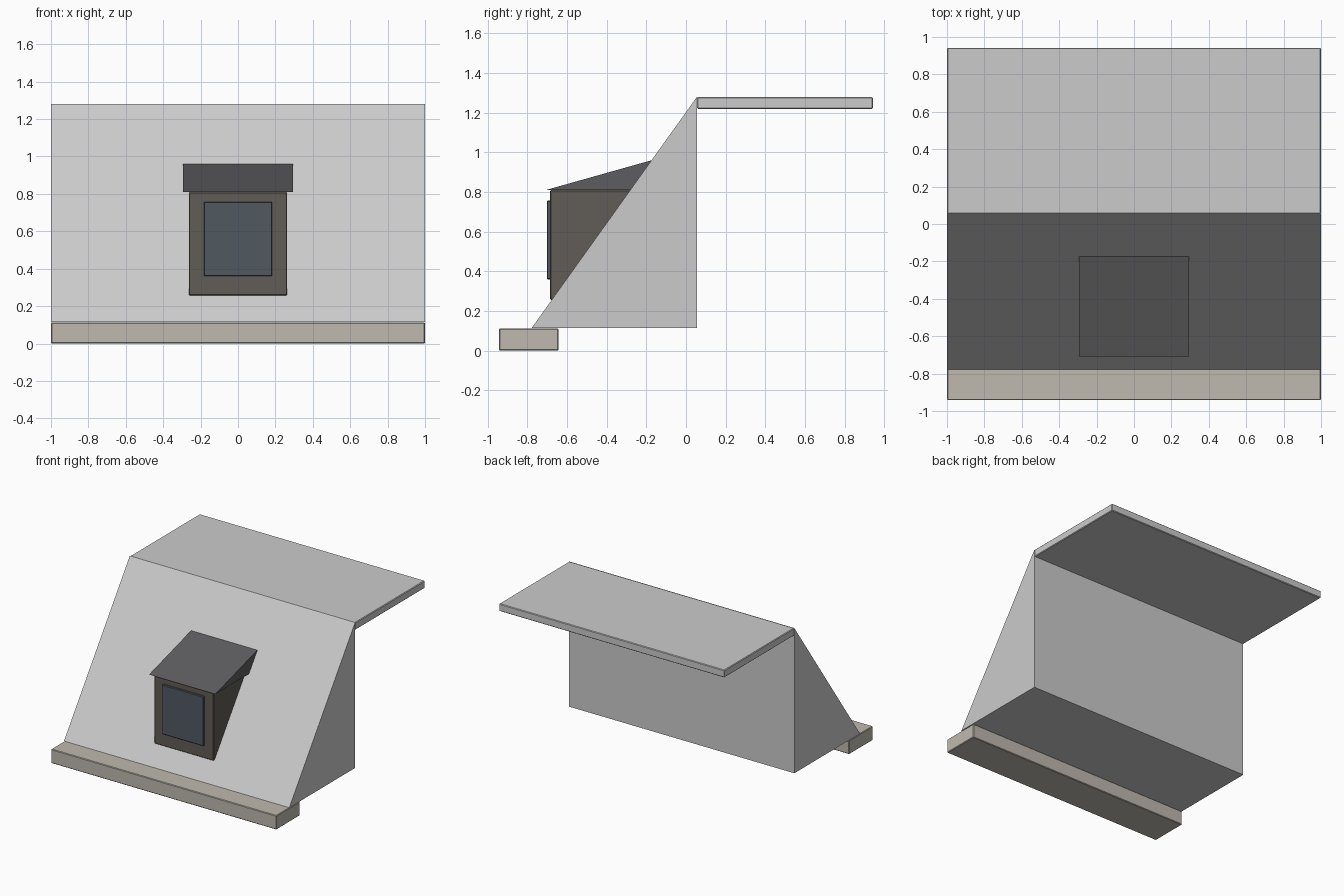
import bpy, bmesh

if "Cube" in bpy.data.objects:
    bpy.data.objects.remove(bpy.data.objects["Cube"])


def paint(ob, color):
    if color:
        m = bpy.data.materials.new(ob.name + "_mat")
        m.diffuse_color = (*color, 1)
        m.use_nodes = True
        m.node_tree.nodes["Principled BSDF"].inputs["Base Color"].default_value = m.diffuse_color
        ob.data.materials.append(m)


def prism(name, half, profile, color=None, bevel=0):
    """Extrude a (y, z) profile along x from -half to half."""
    bm = bmesh.new()
    face = bm.faces.new([bm.verts.new((-half, y, z)) for y, z in profile])
    new = bmesh.ops.extrude_face_region(bm, geom=[face])["geom"]
    for v in new:
        if isinstance(v, bmesh.types.BMVert):
            v.co.x = half
    bmesh.ops.recalc_face_normals(bm, faces=bm.faces)
    me = bpy.data.meshes.new(name)
    bm.to_mesh(me)
    bm.free()
    ob = bpy.data.objects.new(name, me)
    bpy.context.collection.objects.link(ob)
    if bevel:
        mod = ob.modifiers.new("Bevel", "BEVEL")
        mod.width, mod.segments = bevel, 1
    paint(ob, color)
    return ob


def box(name, half, y0, y1, z0, z1, color=None, bevel=0.005):
    return prism(name, half, [(y0, z0), (y1, z0), (y1, z1), (y0, z1)], color, bevel)


DARK = (0.11, 0.11, 0.115)

# Eaves cornice along the front
box("cornice", 1, -0.942, -0.642, 0, 0.113, (0.52, 0.49, 0.43))

# Steep mansard slope and flat top deck
prism("roof_slope", 1, [(-0.778, 0.115), (0.055, 0.115), (0.055, 1.28)])
box("roof_deck", 1, 0.055, 0.942, 1.22, 1.28)

# Dormer: body, shed roof and window
box("dormer_body", 0.263, -0.685, -0.24, 0.257, 0.81, (0.12, 0.11, 0.095))
prism("dormer_roof", 0.294, [(-0.708, 0.81), (-0.175, 0.81), (-0.175, 0.96)], DARK)
box("dormer_window", 0.183, -0.702, -0.67, 0.36, 0.757, (0.08, 0.1, 0.12), 0.004)
